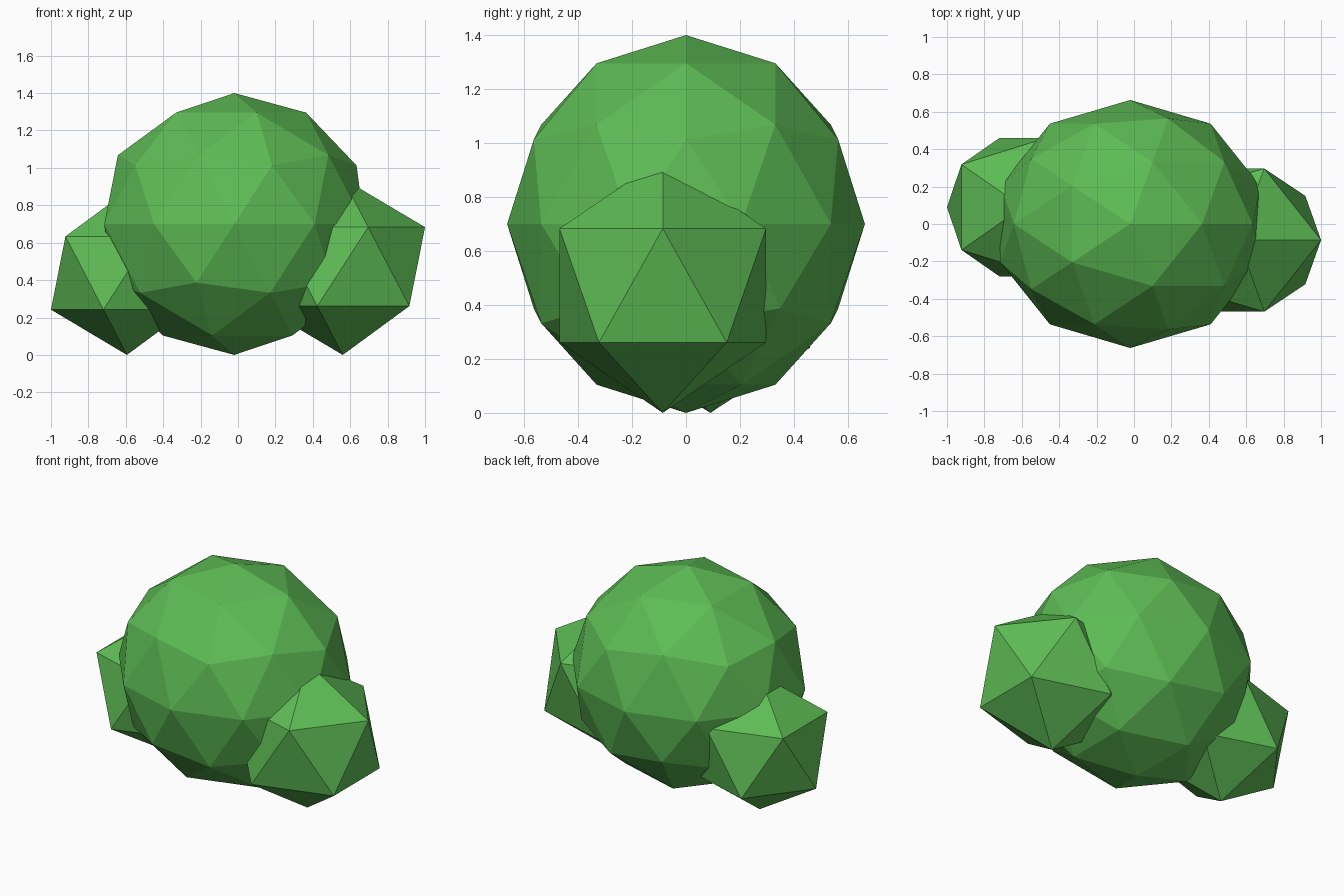
import bpy

cube = bpy.data.objects.get("Cube")
if cube:
    bpy.data.objects.remove(cube, do_unlink=True)

# Single leaf colour
leaf = bpy.data.materials.new("leaf_green")
leaf.use_nodes = True
green = (0.11, 0.50, 0.09, 1.0)
leaf.diffuse_color = green
bsdf = next(n for n in leaf.node_tree.nodes if n.type == 'BSDF_PRINCIPLED')
bsdf.inputs["Base Color"].default_value = green
bsdf.inputs["Roughness"].default_value = 0.9


def clump(name, x, y, radii, detail):
    """Faceted leaf ball resting on the ground."""
    bpy.ops.mesh.primitive_ico_sphere_add(subdivisions=detail, radius=1,
                                          location=(x, y, radii[2]))
    ball = bpy.context.object
    ball.name = name
    ball.scale = radii
    bpy.ops.object.transform_apply(location=False, rotation=False, scale=True)
    bpy.ops.object.shade_flat()
    ball.data.materials.append(leaf)
    return ball


# Large central ball with a coarser one on each side
clump("main_bush", -0.02, 0.0, (0.731, 0.663, 0.70), 2)
clump("left_bush", 0.56, -0.086, (0.492, 0.45, 0.472), 1)
clump("right_bush", -0.594, 0.09, (0.454, 0.435, 0.438), 1)
